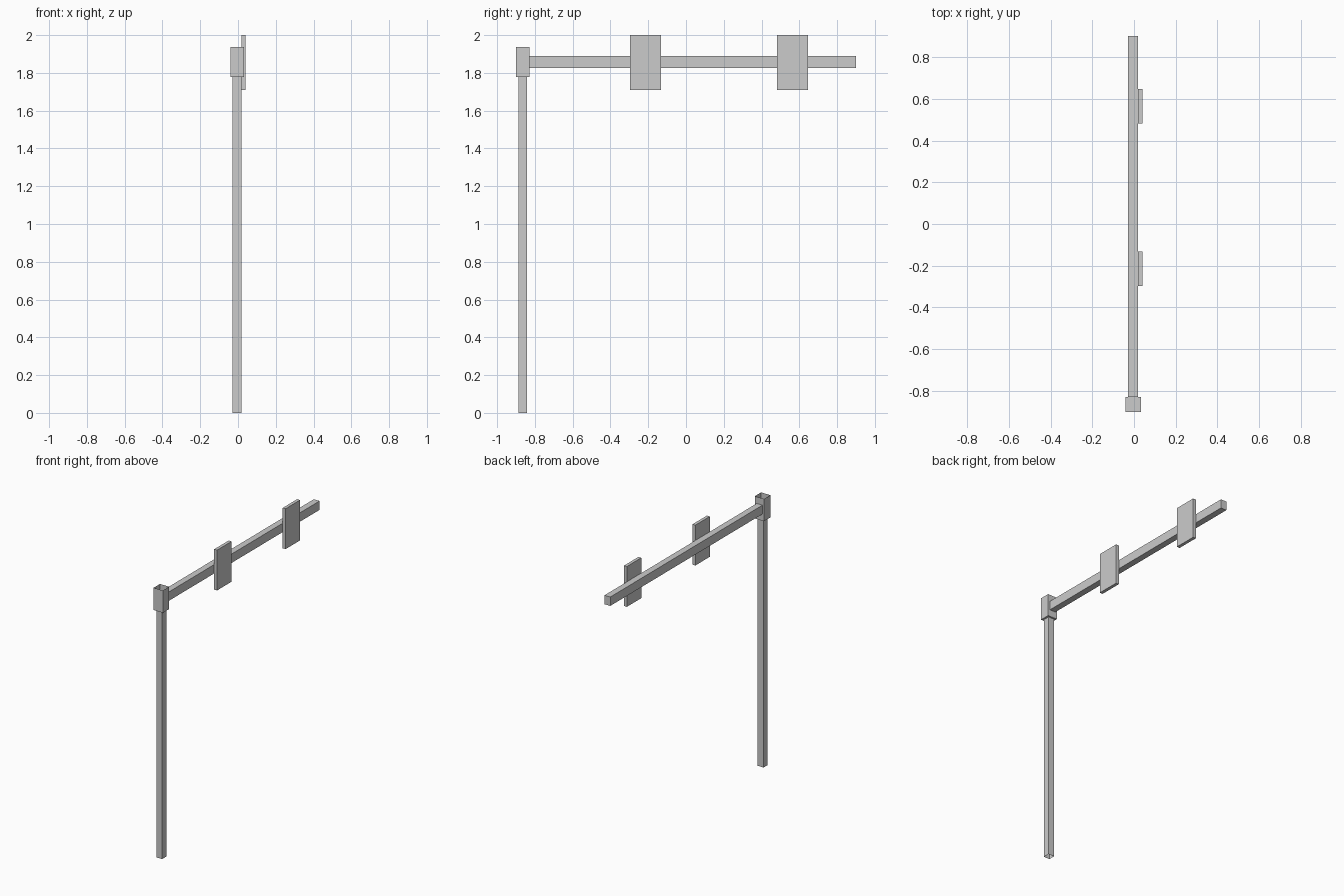
import bpy, bmesh

if "Cube" in bpy.data.objects:
    bpy.data.objects.remove(bpy.data.objects["Cube"])


def box(name, lo, hi, open_sides=()):
    """Axis-aligned box; faces whose normal is listed in open_sides are left out."""
    bm = bmesh.new()
    bmesh.ops.create_cube(bm, size=1)
    for v in bm.verts:
        v.co = [l + (c + 0.5) * (h - l) for c, l, h in zip(v.co, lo, hi)]
    bm.normal_update()
    gone = [f for f in bm.faces
            if tuple(round(n) for n in f.normal) in open_sides]
    bmesh.ops.delete(bm, geom=gone, context='FACES')
    mesh = bpy.data.meshes.new(name)
    bm.to_mesh(mesh)
    bm.free()
    obj = bpy.data.objects.new(name, mesh)
    bpy.context.collection.objects.link(obj)
    return obj


UP, DOWN, FRONT = (0, 0, 1), (0, 0, -1), (0, -1, 0)

# upright tube, open at both ends
box("post", (-0.028, -0.888, 0), (0.019, -0.841, 1.78), (UP, DOWN))
# socket at the corner, open on top
box("corner_socket", (-0.041, -0.9, 1.778), (0.033, -0.828, 1.938), (UP,))
# horizontal arm
box("cross_arm", (-0.028, -0.828, 1.826), (0.018, 0.9, 1.89), (FRONT,))
# two panels on the side of the arm
for i, y in enumerate((-0.214, 0.564)):
    box(f"panel_{i + 1}", (0.018, y - 0.082, 1.71), (0.041, y + 0.082, 2.0))
